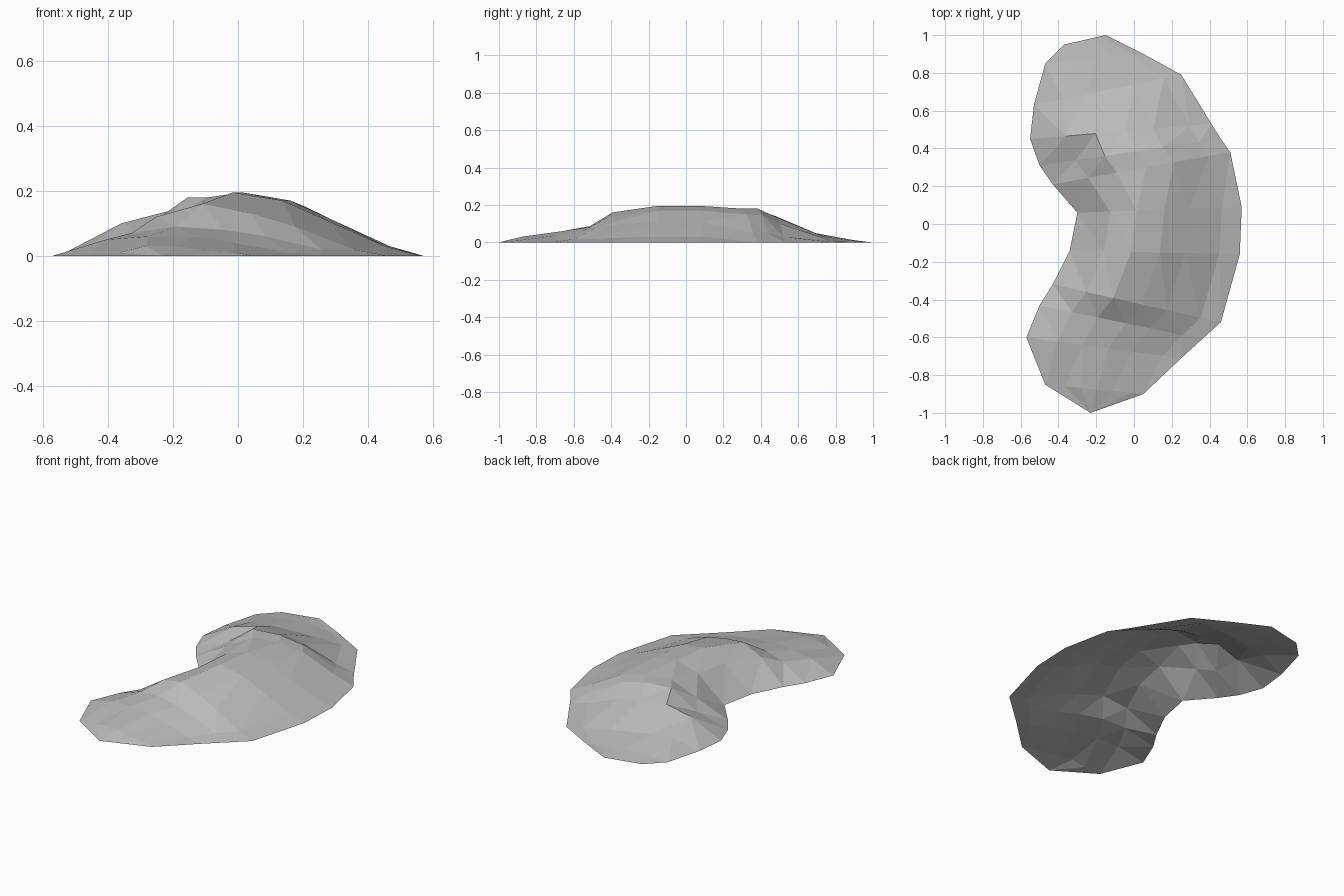
import bpy
import bmesh
from mathutils import Vector

# Start from a scene without the default cube
default_cube = bpy.data.objects.get("Cube")
if default_cube:
    bpy.data.objects.remove(default_cube, do_unlink=True)


def make_material(name, colour):
    material = bpy.data.materials.new(name)
    material.use_nodes = True
    material.diffuse_color = colour
    shader = material.node_tree.nodes["Principled BSDF"]
    shader.inputs["Base Color"].default_value = colour
    return material


# Where the height samples lie between the inner and the outer shore
SPREAD = (.2, .36, .53, .68, .88)

# Cross-sections from the back tip to the front tip:
# inner shore, outer shore, heights in hundredths
SECTIONS = [
    ((-.37, .95), (-.15, 1), (0, 0, 0, 0, 0)),
    ((-.47, .85), (.05, .9), (1, 1.5, 1.5, 1, 0)),
    ((-.53, .63), (.25, .79), (5, 5, 4, 3, 1)),
    ((-.55, .45), (.41, .53), (10, 14, 13, 10, 3)),
    ((-.5, .31), (.46, .45), (7, 18, 18, 15, 5)),
    ((-.43, .21), (.51, .38), (10, 18, 18, 15, 5)),
    ((-.3, .06), (.57, .09), (15, 19.5, 17, 11, 3)),
    ((-.34, -.14), (.56, -.16), (14, 19.5, 17, 11, 3)),
    ((-.43, -.32), (.46, -.52), (12, 16, 13, 9, 2)),
    ((-.5, -.43), (.36, -.61), (7, 9, 8, 6, 2)),
    ((-.57, -.6), (.25, -.71), (5, 6, 6, 4, 1)),
    ((-.47, -.85), (.05, -.9), (1, 3, 3, 2, 1)),
]
FRONT_TIP = (-.23, -1, 0)


def section_points(inner, outer, heights):
    """Points of one cross-section, from shore to shore."""
    start, end = Vector((*inner, 0)), Vector((*outer, 0))
    points = [start]
    for along, height in zip(SPREAD, heights):
        point = start.lerp(end, along)
        point.z = height / 100
        points.append(point)
    return points + [end]


def build_mound(name, material):
    """Loft the cross-sections into an open, faceted shell."""
    bm = bmesh.new()
    rows = [[bm.verts.new(p) for p in section_points(*s)] for s in SECTIONS]

    # Strips of quads between neighbouring cross-sections
    for back, front in zip(rows, rows[1:]):
        for i in range(len(back) - 1):
            bm.faces.new((back[i], front[i], front[i + 1], back[i + 1]))

    # Fan closing the front tip
    tip = bm.verts.new(FRONT_TIP)
    for a, b in zip(rows[-1], rows[-1][1:]):
        bm.faces.new((a, tip, b))

    # Flat triangles, all facing upwards
    bmesh.ops.triangulate(bm, faces=bm.faces[:], quad_method="SHORT_EDGE")
    bm.normal_update()
    for face in bm.faces:
        if face.normal.z < 0:
            face.normal_flip()
        face.smooth = False

    mesh = bpy.data.meshes.new(name)
    bm.to_mesh(mesh)
    bm.free()
    mesh.materials.append(material)
    mound = bpy.data.objects.new(name, mesh)
    bpy.context.collection.objects.link(mound)
    return mound


stone_grey = make_material("stone_grey", (.5, .5, .5, 1))
build_mound("crescent_mound", stone_grey)
